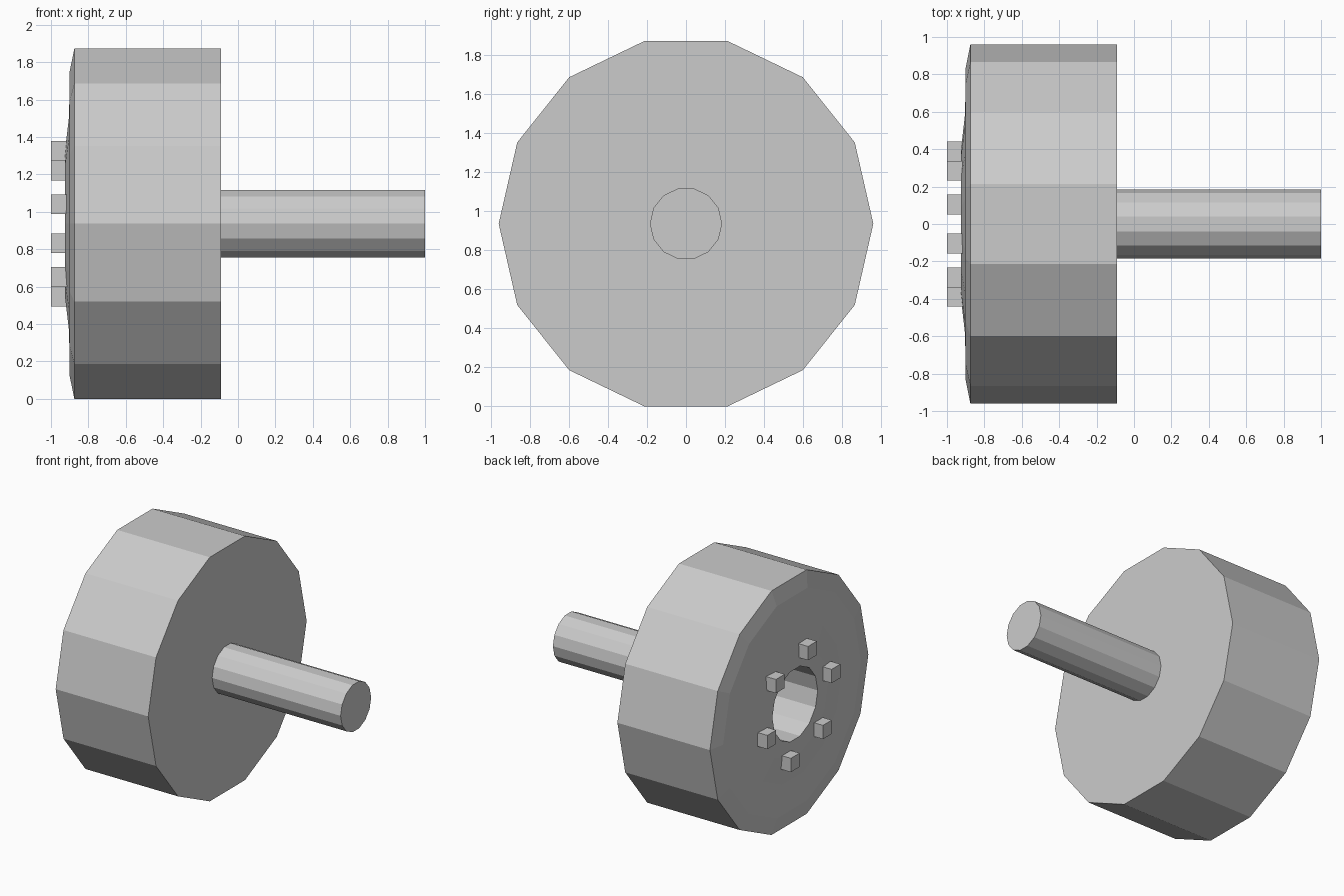
import bpy, bmesh, math

if "Cube" in bpy.data.objects:
    bpy.data.objects.remove(bpy.data.objects["Cube"])

SIDES = 14
CZ = 0.936  # height of the wheel axis


def lathe(name, profile):
    """Spin (x, radius) points round the x axis; both ends are capped."""
    bm = bmesh.new()
    rings = []
    for x, r in profile:
        rings.append([bm.verts.new((x, r * math.cos(2 * math.pi * i / SIDES),
                                    r * math.sin(2 * math.pi * i / SIDES)))
                      for i in range(SIDES)])
    for a, b in zip(rings, rings[1:]):
        for i in range(SIDES):
            j = (i + 1) % SIDES
            bm.faces.new((a[i], a[j], b[j], b[i]))
    bm.faces.new(rings[0])
    bm.faces.new(rings[-1])
    bmesh.ops.recalc_face_normals(bm, faces=bm.faces)
    mesh = bpy.data.meshes.new(name)
    bm.to_mesh(mesh)
    bm.free()
    obj = bpy.data.objects.new(name, mesh)
    obj.location.z = CZ
    bpy.context.collection.objects.link(obj)
    return obj


# Wheel: flat inner side, tread, stepped outer face and deep hub recess
lathe("wheel", [(-0.09, 0.96), (-0.875, 0.96), (-0.90, 0.835), (-0.903, 0.59),
                (-0.925, 0.40), (-0.925, 0.275), (-0.40, 0.275)])

# Axle
lathe("axle", [(-0.09, 0.185), (1.0, 0.185)])

# Six square lug nuts around the hub
for k in range(6):
    a = math.radians(45 + 60 * k)
    bpy.ops.mesh.primitive_cube_add(
        size=1, location=(-0.957, 0.403 * math.cos(a), CZ + 0.403 * math.sin(a)))
    nut = bpy.context.object
    nut.name = f"lug_nut_{k + 1}"
    nut.scale = (0.086, 0.106, 0.106)
